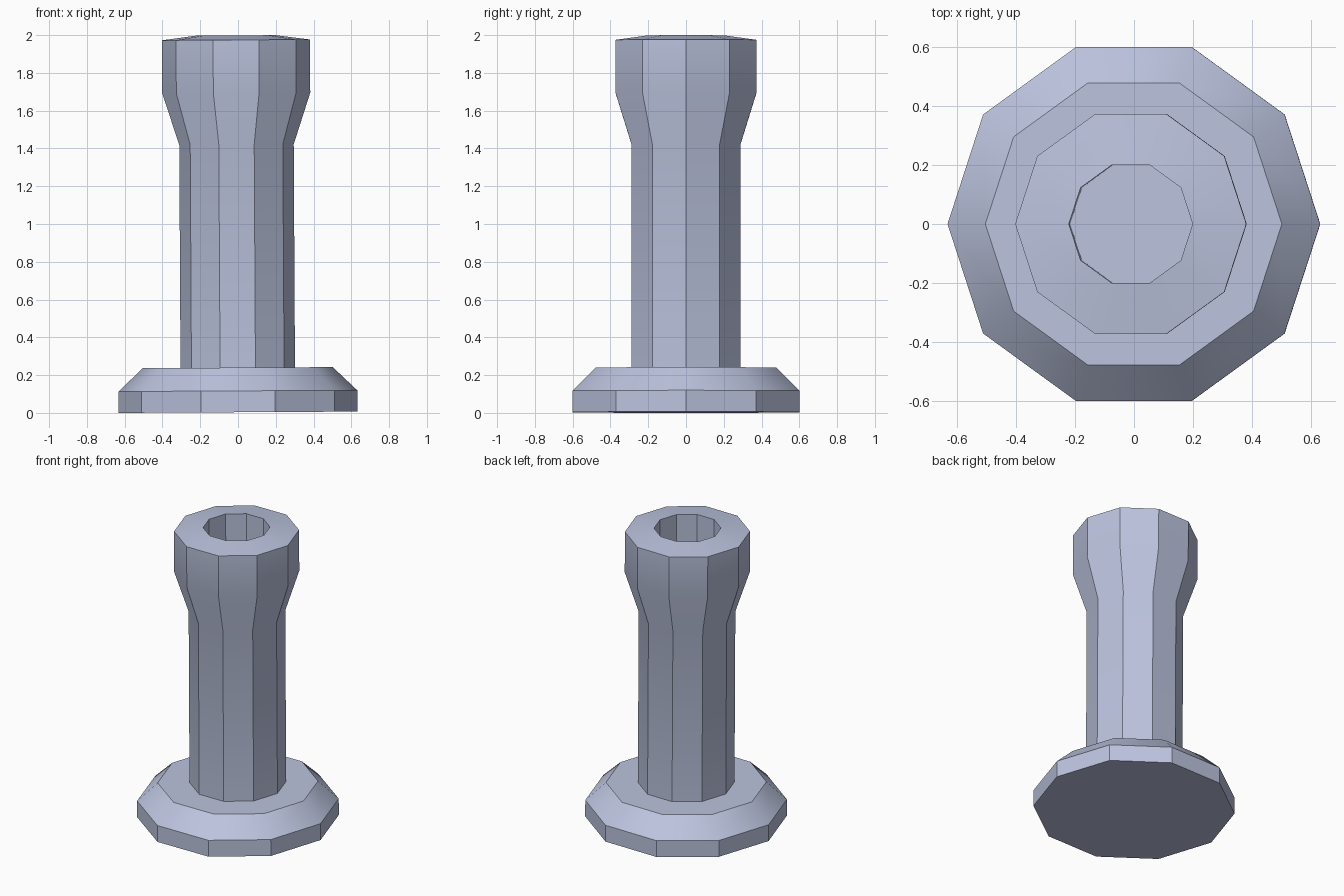
import bpy
import bmesh
from math import cos, sin, pi, radians
from mathutils import Matrix

SIDES = 10

cube = bpy.data.objects.get("Cube")
if cube:
    bpy.data.objects.remove(cube, do_unlink=True)

# Single blue-grey paint
paint = bpy.data.materials.new("blue grey")
paint.use_nodes = True
colour = (0.50, 0.55, 0.73, 1)
paint.diffuse_color = colour
paint.node_tree.nodes["Principled BSDF"].inputs["Base Color"].default_value = colour

# The whole piece leans very slightly to one side
LEAN = Matrix.Translation((0, 0, 0.0035)) @ Matrix.Rotation(radians(-0.32), 4, "Y")


def turned(name, profile):
    """Ten-sided solid turned from (radius, height) points, capped at both ends."""
    bm = bmesh.new()
    rings = []
    for r, z in profile:
        angles = [2 * pi * i / SIDES for i in range(SIDES)]
        rings.append([bm.verts.new((r * cos(a), r * sin(a), z)) for a in angles])
    for low, high in zip(rings, rings[1:]):
        for i in range(SIDES):
            j = (i + 1) % SIDES
            bm.faces.new((low[i], low[j], high[j], high[i]))
    bm.faces.new(rings[0][::-1])
    bm.faces.new(rings[-1])
    bmesh.ops.recalc_face_normals(bm, faces=bm.faces)
    bm.transform(LEAN)
    mesh = bpy.data.meshes.new(name)
    bm.to_mesh(mesh)
    bm.free()
    mesh.materials.append(paint)
    obj = bpy.data.objects.new(name, mesh)
    bpy.context.collection.objects.link(obj)
    bpy.ops.object.select_all(action="DESELECT")
    obj.select_set(True)
    bpy.context.view_layer.objects.active = obj
    bpy.ops.object.shade_smooth_by_angle(angle=radians(30))
    return obj


# Wide foot with a chamfered top edge
turned("base", [(0.632, 0), (0.632, 0.113), (0.503, 0.236)])

# Column flaring into a thick head with a deep socket
turned("column", [(0.303, 0.2), (0.303, 1.417), (0.392, 1.69), (0.392, 1.971),
                  (0.21, 1.995), (0.21, 1.2)])
